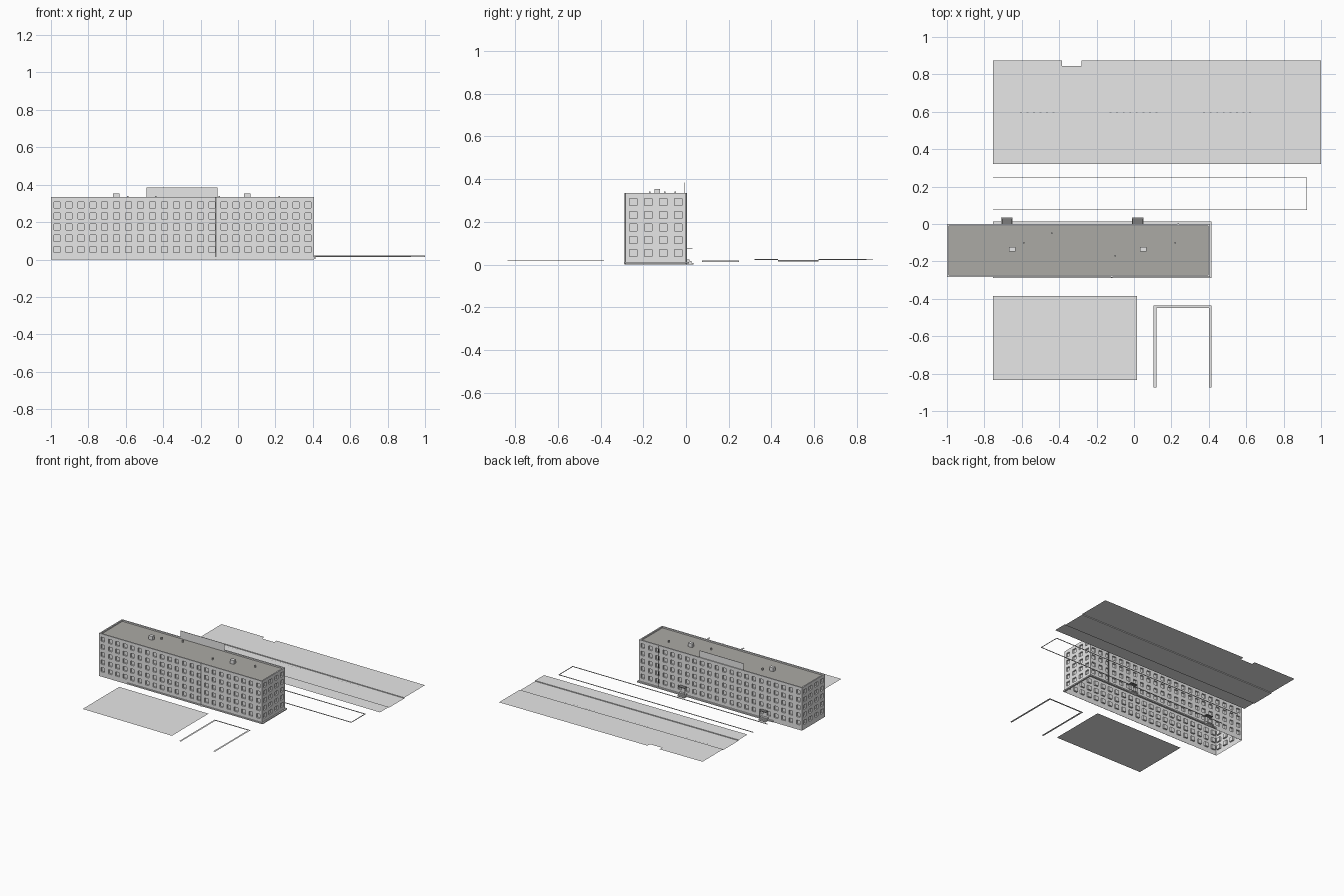
import bpy, bmesh
from math import pi
from mathutils import Matrix, Vector

cube = bpy.data.objects.get("Cube")
if cube:
    bpy.data.objects.remove(cube, do_unlink=True)


def material(name, rgb):
    m = bpy.data.materials.new(name)
    m.use_nodes = True
    m.diffuse_color = (*rgb, 1)
    m.node_tree.nodes["Principled BSDF"].inputs["Base Color"].default_value = (*rgb, 1)
    return m


GREY = material("concrete_grey", (0.8, 0.8, 0.8))
ROOF = material("roof_grey", (0.41, 0.40, 0.375))
DARK = material("dark_grey", (0.2, 0.2, 0.2))


def finish(name, bm, mat):
    me = bpy.data.meshes.new(name)
    bm.to_mesh(me)
    bm.free()
    ob = bpy.data.objects.new(name, me)
    me.materials.append(mat)
    bpy.context.scene.collection.objects.link(ob)
    return ob


def boxes(name, spans, mat=GREY):
    """One object made of boxes, each given as x, y and z ranges."""
    bm = bmesh.new()
    for span in spans:
        mid = Vector([(a + b) / 2 for a, b in span])
        size = [b - a for a, b in span]
        bmesh.ops.create_cube(bm, size=1, matrix=Matrix.Translation(mid) @ Matrix.Diagonal((*size, 1)))
    return finish(name, bm, mat)


def sheets(name, outlines, mat=GREY):
    """Flat ground sheets from corner lists."""
    bm = bmesh.new()
    for pts in outlines:
        bm.faces.new([bm.verts.new(p) for p in pts])
    bmesh.ops.remove_doubles(bm, verts=bm.verts, dist=0.0001)
    return finish(name, bm, mat)


def rect(x, y, height):
    return [(a, b, height(a)) for a, b in
            ((x[0], y[0]), (x[1], y[0]), (x[1], y[1]), (x[0], y[1]))]


# Building shell: walls with recessed windows
X0, X1, Y0, Y1, TOP = -1.0, 0.405, -0.283, 0.0, 0.334
FLOORS, DEPTH = 5, 0.012


def splits(start, end, count, ratio):
    """Edges of alternating pier and opening strips."""
    step = (end - start) / count
    cuts = [start]
    for i in range(count):
        c = start + (i + 0.5) * step
        cuts += [c - ratio * step / 2, c + ratio * step / 2]
    return cuts + [end]


def wall(name, corner, angle, width, columns):
    bm = bmesh.new()
    us = splits(0, width, columns, 0.5)
    vs = [0] + splits(0.025, TOP - 0.012, FLOORS, 0.55)[1:-1] + [TOP]
    grid = [[bm.verts.new((u, 0, v)) for v in vs] for u in us]
    windows = []
    for i in range(len(us) - 1):
        for j in range(len(vs) - 1):
            f = bm.faces.new((grid[i][j], grid[i + 1][j], grid[i + 1][j + 1], grid[i][j + 1]))
            if i % 2 and j % 2:
                windows.append(f)
    panes = bmesh.ops.extrude_discrete_faces(bm, faces=windows)["faces"]
    for f in panes:
        bmesh.ops.translate(bm, verts=f.verts, vec=(0, DEPTH, 0))
    bm.transform(Matrix.Translation((*corner, 0)) @ Matrix.Rotation(angle, 4, "Z"))
    finish(name, bm, GREY)


wall("front_wall", (X0, Y0), 0, X1 - X0, 22)
wall("left_wall", (X1, Y0), pi / 2, Y1 - Y0, 4)
wall("back_wall", (X1, Y1), pi, X1 - X0, 22)
wall("right_wall", (X0, Y1), -pi / 2, Y1 - Y0, 4)

# Roof, parapet, vents and rooftop panel
sheets("roof", [rect((X0, X1), (Y0, Y1), lambda x: TOP - 0.01)], ROOF)
P = 0.01
edge = (TOP - 0.014, TOP)
boxes("parapet", [((X0, X1), (Y0, Y0 + P), edge), ((X0, X1), (Y1 - P, Y1), edge),
                  ((X0, X0 + P), (Y0 + P, Y1 - P), edge), ((X1 - P, X1), (Y0 + P, Y1 - P), edge)])
boxes("roof_vents", [((x - 0.017, x + 0.017), (-0.148, -0.122), (TOP - 0.01, 0.353))
                     for x in (-0.65, 0.05)])
boxes("roof_pipes", [((x - 0.004, x + 0.004), (y - 0.004, y + 0.004), (TOP - 0.01, 0.341))
                     for x, y in ((-0.59, -0.1), (-0.44, -0.05), (-0.1, -0.17), (0.22, -0.1))])
boxes("roof_panel", [((-0.49, -0.11), (-0.01, -0.007), (TOP - 0.01, 0.385))])

# Vertical joints on the long walls
boxes("wall_joints", [((-0.123, -0.115), (Y0 - 0.004, Y0), (0, TOP)),
                      ((0.232, 0.24), (Y1, Y1 + 0.004), (0, TOP))], DARK)

# Paving strip around the foot of the building
boxes("foot_paving", [((-0.755, 0.415), (-0.29, Y0), (0.004, 0.013)),
                      ((-0.755, 0.415), (Y1, 0.013), (0.004, 0.013)),
                      ((X1, 0.415), (Y0, Y1), (0.004, 0.013))])

# Back entrances: steps, canopy, posts
steps, canopies, posts = [], [], []
for x in (-0.68, 0.02):
    steps += [((x - 0.03, x + 0.03), (0, 0.036 - 0.01 * i), (0.008 * i, 0.008 * (i + 1)))
              for i in range(3)]
    canopies.append(((x - 0.027, x + 0.027), (0, 0.03), (0.072, 0.076)))
    posts += [((x + s - 0.001, x + s + 0.001), (0.027, 0.029), (0.01, 0.072))
              for s in (-0.025, 0.025)]
boxes("entrance_steps", steps)
boxes("entrance_canopies", canopies, DARK)
boxes("canopy_posts", posts)


# Gently sloping road with raised verges and a notch in the far one
def low(x):
    return 0.018 - 0.0035 * x


def high(x):
    return low(x) + 0.006


A, B = -0.755, 1.0
NEAR, KERB_A, KERB_B, NOTCH, FAR = 0.32, 0.43, 0.62, 0.845, 0.875


def kerb(y):
    return [(A, y, low(A)), (B, y, low(B)), (B, y, high(B)), (A, y, high(A))]


sheets("road", [rect((A, B), (KERB_A, KERB_B), low), kerb(KERB_A), kerb(KERB_B)])
sheets("near_verge", [rect((A, B), (NEAR, KERB_A), high)])
sheets("far_verge", [rect((A, B), (KERB_B, NOTCH), high),
                     rect((A, -0.385), (NOTCH, FAR), high),
                     rect((-0.28, B), (NOTCH, FAR), high)])
dashes = []
for start, end in ((0.37, 0.68), (-0.13, 0.15), (-0.61, -0.39)):
    n = int((end - start) / 0.035)
    dashes += [rect((start + i * 0.035, start + i * 0.035 + 0.01), (0.597, 0.6),
                    lambda x: low(x) + 0.001) for i in range(n)]
sheets("road_dashes", dashes, DARK)

# Thin kerb outline behind the building
K = 0.003
flat = (0.013, 0.018)
boxes("lane_kerb", [((A, 0.925), (0.075, 0.075 + K), flat), ((A, 0.925), (0.245, 0.245 + K), flat),
                    ((0.925 - K, 0.925), (0.075 + K, 0.245), flat)])

# Yard and three-sided path in front of the building
sheets("front_yard", [rect((A, 0.015), (-0.835, -0.385), lambda x: 0.016 - 0.004 * x)])
PATH = lambda x: 0.014
sheets("front_path", [rect((0.105, 0.12), (-0.875, -0.45), PATH),
                      rect((0.4, 0.415), (-0.875, -0.45), PATH),
                      rect((0.105, 0.415), (-0.45, -0.437), PATH)])
